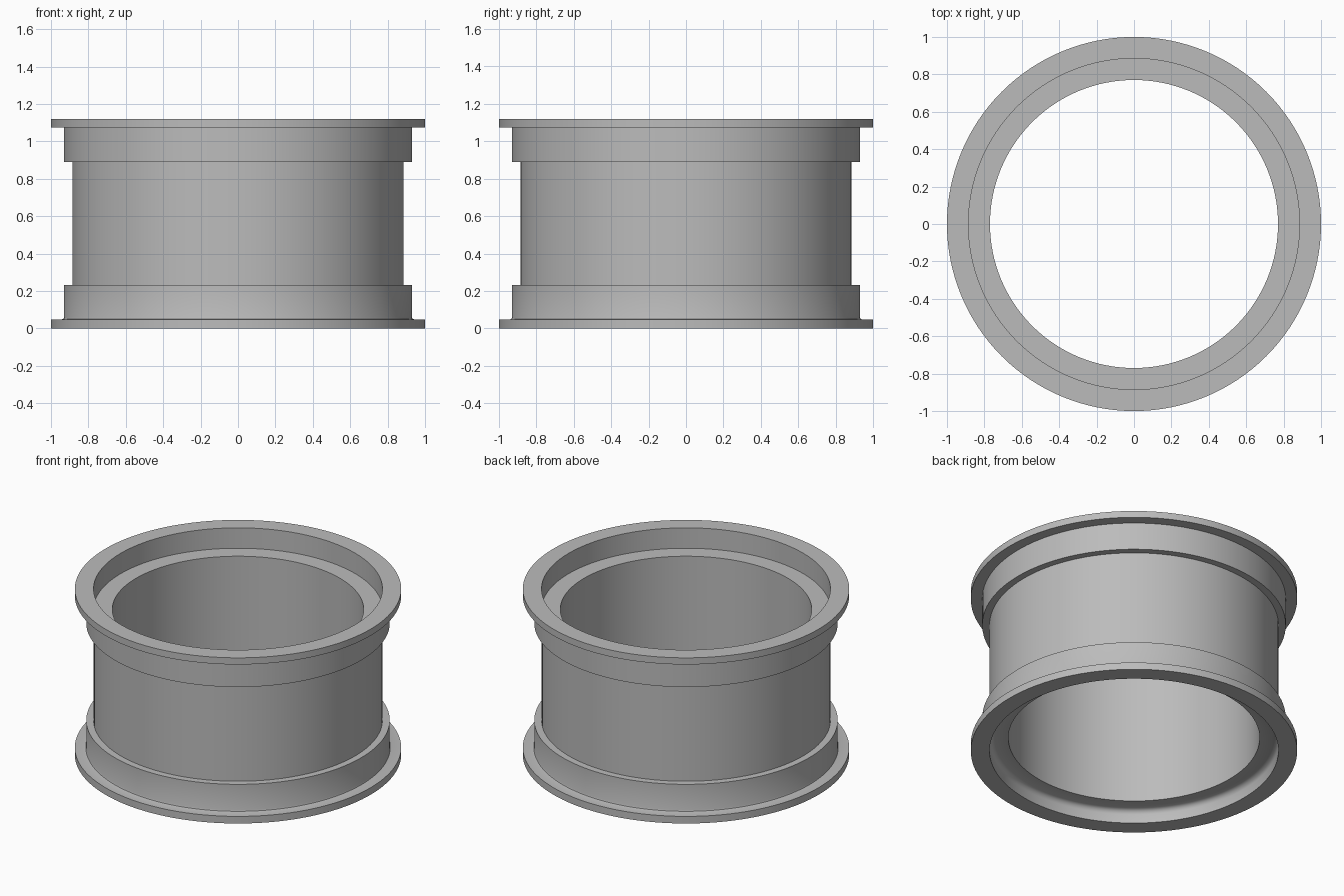
import bpy
import bmesh
from math import cos, sin, tau, radians

cube = bpy.data.objects.get("Cube")
if cube:
    bpy.data.objects.remove(cube, do_unlink=True)

SEGMENTS = 128

grey = bpy.data.materials.new("plain grey")
grey.use_nodes = True
colour = (0.5, 0.5, 0.5, 1)
grey.diffuse_color = colour
grey.node_tree.nodes["Principled BSDF"].inputs["Base Color"].default_value = colour


def lathe(name, profile):
    """Spin a closed (radius, height) profile around the z axis."""
    bm = bmesh.new()
    rings = [[bm.verts.new((r * cos(tau * i / SEGMENTS), r * sin(tau * i / SEGMENTS), z))
              for i in range(SEGMENTS)] for r, z in profile]
    for k, low in enumerate(rings):
        high = rings[(k + 1) % len(rings)]
        for i in range(SEGMENTS):
            j = (i + 1) % SEGMENTS
            bm.faces.new((low[i], low[j], high[j], high[i]))
    bmesh.ops.recalc_face_normals(bm, faces=bm.faces)
    mesh = bpy.data.meshes.new(name)
    bm.to_mesh(mesh)
    bm.free()
    mesh.materials.append(grey)
    obj = bpy.data.objects.new(name, mesh)
    bpy.context.collection.objects.link(obj)
    bpy.ops.object.select_all(action="DESELECT")
    obj.select_set(True)
    bpy.context.view_layer.objects.active = obj
    bpy.ops.object.shade_smooth_by_angle(angle=radians(50))
    return obj


RIM, BAND, BARREL, BORE = 1.0, 0.93, 0.885, 0.77
HEIGHT = 1.12

# Outer side from the bottom up, with a small fillet above the lower flange
outside = [
    (RIM, 0), (RIM, 0.048), (BAND + 0.012, 0.048), (BAND + 0.003, 0.051), (BAND, 0.06),
    (BAND, 0.232), (BARREL, 0.232), (BARREL, 0.89), (BAND, 0.89),
    (BAND, 1.075), (RIM, 1.075), (RIM, HEIGHT),
]
# Inner side from the top down: upper recess, bore, lower recess with a fillet
inside = [
    (BARREL, HEIGHT), (BARREL, 0.982), (BORE, 0.982),
    (BORE, 0.09), (BARREL - 0.03, 0.09), (BARREL - 0.009, 0.081), (BARREL, 0.06),
    (BARREL, 0),
]
lathe("flanged_ring", outside + inside)
